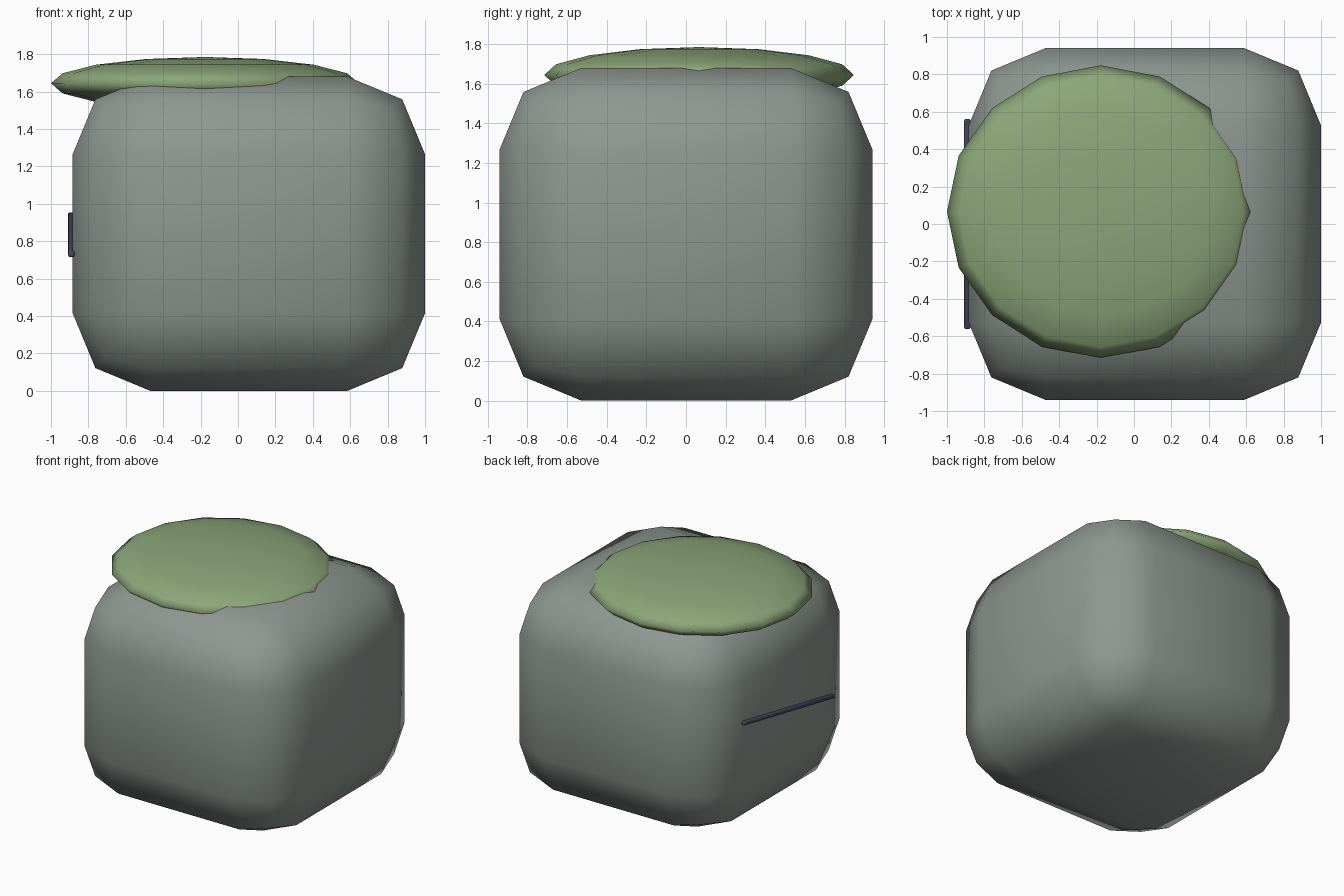
import bpy
from math import radians

if "Cube" in bpy.data.objects:
    bpy.data.objects.remove(bpy.data.objects["Cube"])


def finish(obj, name, color):
    """Name, colour and smooth-shade a part."""
    obj.name = name
    mat = bpy.data.materials.new(name + "_colour")
    mat.diffuse_color = (*color, 1)
    mat.use_nodes = True
    mat.node_tree.nodes["Principled BSDF"].inputs["Base Color"].default_value = mat.diffuse_color
    obj.data.materials.append(mat)
    for poly in obj.data.polygons:
        poly.use_smooth = True
    return obj


def rounded_box(name, size, location, bevel, color, tilt=0):
    bpy.ops.mesh.primitive_cube_add(size=1, location=location)
    obj = bpy.context.object
    obj.scale = size
    bpy.ops.object.transform_apply(location=False, rotation=False, scale=True)
    obj.rotation_euler.x = tilt
    mod = obj.modifiers.new("rounding", 'BEVEL')
    mod.width = bevel
    mod.segments = 2
    mod.limit_method = 'NONE'
    return finish(obj, name, color)


# Chunky rounded stone
rounded_box("stone_block", (1.884, 1.884, 1.68), (0.058, 0, 0.84), 0.415,
            (0.27, 0.31, 0.285))

# Flattened moss patch sunk into the top
bpy.ops.mesh.primitive_uv_sphere_add(segments=16, ring_count=8, radius=1,
                                     location=(-0.177, 0.066, 1.644))
moss = bpy.context.object
moss.scale = (0.823, 0.782, 0.141)
bpy.ops.object.transform_apply(location=False, rotation=False, scale=True)
finish(moss, "moss_cap", (0.26, 0.38, 0.19))

# Thin slanted crack strip on the left face
rounded_box("crack_strip", (0.034, 1.14, 0.03), (-0.891, 0, 0.835), 0.008,
            (0.06, 0.065, 0.11), tilt=radians(10.7))
